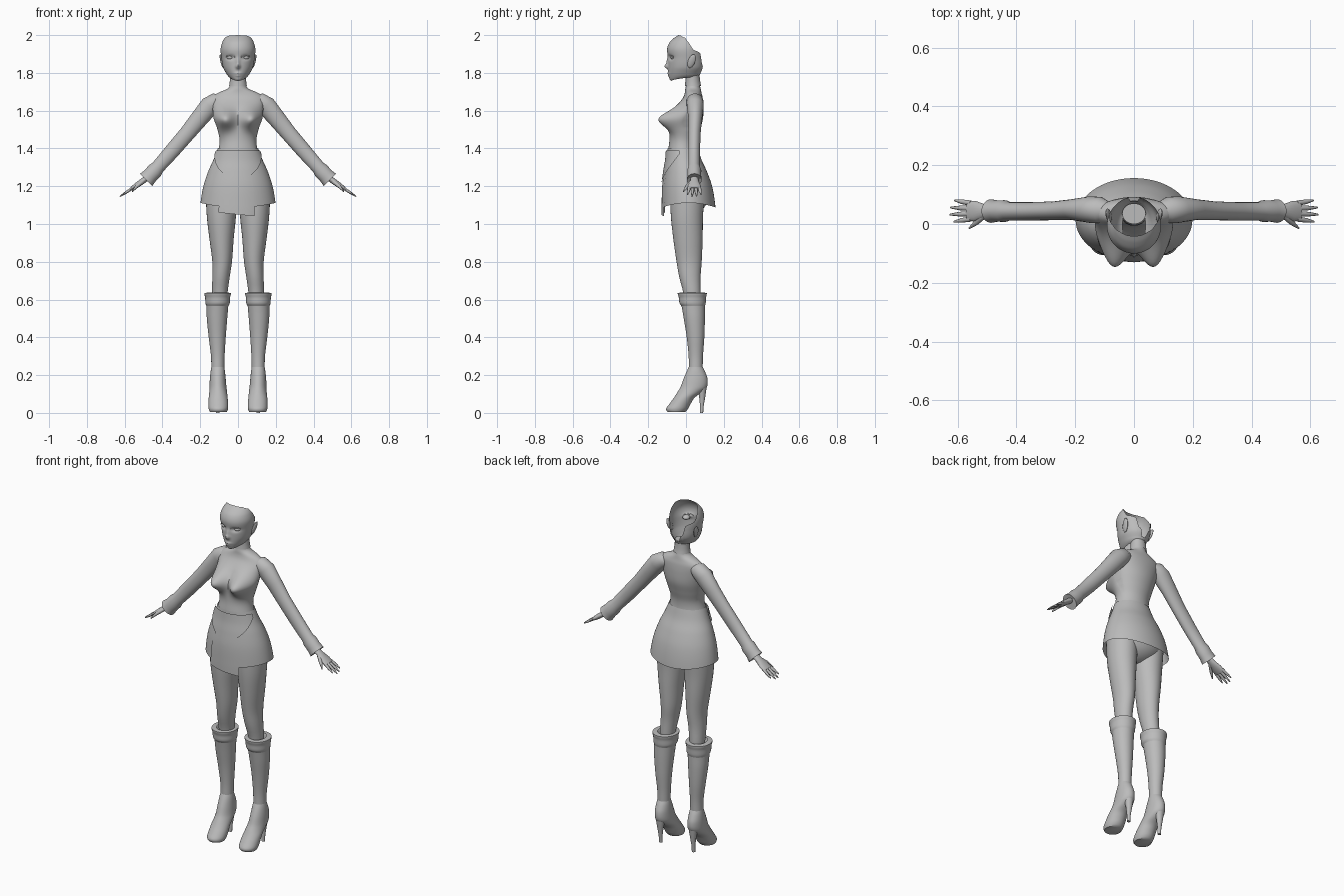
import bpy, bmesh
from math import sin, cos, pi, exp, degrees
from mathutils import Vector

if "Cube" in bpy.data.objects:
    bpy.data.objects.remove(bpy.data.objects["Cube"])

grey = bpy.data.materials.new("plain grey")
grey.use_nodes = True
grey.diffuse_color = (0.5, 0.5, 0.5, 1)
grey.node_tree.nodes["Principled BSDF"].inputs["Base Color"].default_value = (0.5, 0.5, 0.5, 1)


def finish(name, bm, mirror=False, angle=50):
    """Turn a bmesh into a smooth, optionally mirrored object."""
    bmesh.ops.remove_doubles(bm, verts=bm.verts, dist=0.0001)
    bmesh.ops.recalc_face_normals(bm, faces=bm.faces)
    mesh = bpy.data.meshes.new(name)
    bm.to_mesh(mesh)
    bm.free()
    mesh.materials.append(grey)
    ob = bpy.data.objects.new(name, mesh)
    bpy.context.collection.objects.link(ob)
    bpy.ops.object.select_all(action="DESELECT")
    ob.select_set(True)
    bpy.context.view_layer.objects.active = ob
    bpy.ops.object.shade_smooth_by_angle(angle=angle * pi / 180)
    if mirror:
        ob.modifiers.new("Mirror", "MIRROR").use_mirror_merge = False
    return ob


def sample(rows, z):
    """Smooth interpolation of profile rows (first entry is the key)."""
    z = min(max(z, rows[0][0]), rows[-1][0])
    i = next(k for k in range(len(rows) - 1) if z <= rows[k + 1][0])
    p, q = rows[i], rows[i + 1]
    o, r = rows[max(i - 1, 0)], rows[min(i + 2, len(rows) - 1)]
    h = q[0] - p[0]
    t = (z - p[0]) / h
    out = []
    for k in range(1, len(p)):
        m0 = (q[k] - o[k]) / (q[0] - o[0]) * h
        m1 = (r[k] - p[k]) / (r[0] - p[0]) * h
        d = q[k] - p[k]
        out.append(p[k] + t * (m0 + t * (3 * d - 2 * m0 - m1 + t * (m0 + m1 - 2 * d))))
    return out


def skin(bm, rings, closed=True, caps=(False, False)):
    """Bridge successive rings of points with quads."""
    vs = [[bm.verts.new(p) for p in ring] for ring in rings]
    n = len(vs[0])
    for a, b in zip(vs, vs[1:]):
        for j in range(n if closed else n - 1):
            k = (j + 1) % n
            bm.faces.new((a[j], a[k], b[k], b[j]))
    for ring, cap in zip((vs[0], vs[-1]), caps):
        if cap:
            bm.faces.new(ring)


def loft(name, rows, low=None, high=None, cols=48, steps=24, arc=None, warp=None,
         grow=0, caps=(False, False), mirror=False):
    """Upright body: rows are z, centre x, half width, front y, back y; angle 0 is the front."""
    rows = sorted(rows)
    low = low or (lambda a: rows[0][0])
    high = high or (lambda a: rows[-1][0])
    a0, a1 = arc or (-pi, pi)
    angles = [a0 + (a1 - a0) * j / (cols if not arc else cols - 1) for j in range(cols)]
    rings = []
    for i in range(steps + 1):
        ring = []
        for a in angles:
            z = low(a) + (high(a) - low(a)) * i / steps
            cx, rx, yf, yb = sample(rows, z)
            p = Vector((cx + (rx + grow) * sin(a),
                        (yf + yb) / 2 - ((yb - yf) / 2 + grow) * cos(a), z))
            ring.append(warp(p) if warp else p)
        rings.append(ring)
    bm = bmesh.new()
    skin(bm, rings, not arc, caps)
    return finish(name, bm, mirror)


def tube(bm, path, sides=16, caps=(True, True)):
    """Tapered limb: path entries are x, y, z, radius along y, radius across."""
    pts = [Vector(p[:3]) for p in path]
    rings = []
    for i, p in enumerate(path):
        d = (pts[min(i + 1, len(pts) - 1)] - pts[max(i - 1, 0)]).normalized()
        side = (Vector((0, 1, 0)) - d * d.y).normalized()
        up = d.cross(side)
        rings.append([pts[i] + side * p[3] * cos(2 * pi * j / sides)
                      + up * p[4] * sin(2 * pi * j / sides) for j in range(sides)])
    skin(bm, rings, True, caps)


def bump(x, z, cx, cz, wx, wz):
    return exp(-((x - cx) / wx) ** 2 - ((z - cz) / wz) ** 2)


# Torso with neck and bust
def bust(p):
    if p.y < 0.02:
        p.y -= 0.08 * bump(abs(p.x), p.z, 0.068, 1.555, 0.05, 0.052)
        p.x *= 1 + 0.06 * bump(0, p.z, 0, 1.56, 1, 0.04)
    return p


loft("torso", [
    (1.30, 0, .140, -.095, .085), (1.38, 0, .108, -.095, .062), (1.44, 0, .097, -.088, .06),
    (1.50, 0, .108, -.085, .075), (1.56, 0, .122, -.078, .09), (1.62, 0, .134, -.05, .092),
    (1.67, 0, .135, -.015, .088), (1.695, 0, .105, -.006, .082), (1.715, 0, .056, -.004, .078),
    (1.735, 0, .042, 0, .073), (1.80, 0, .040, 0, .07)], cols=72, steps=60, warp=bust,
    caps=(False, True))
loft("neck_band", [(1.73, 0, .047, -.006, .08), (1.75, 0, .044, -.004, .076),
                   (1.775, 0, .043, -.003, .074)], steps=4)

# Skirt, its front panel and the pointed waist piece
skirt = [(1.03, 0, .202, -.125, .157), (1.10, 0, .2, -.125, .155), (1.20, 0, .183, -.122, .138),
         (1.28, 0, .157, -.112, .11), (1.34, 0, .13, -.102, .082), (1.40, 0, .107, -.097, .064)]
loft("skirt", skirt, low=lambda a: 1.10 - 0.012 * cos(2 * a), cols=64)
loft("skirt_front_panel", skirt, low=lambda a: 1.05 - 0.02 * a, high=lambda a: 1.27,
     arc=(-.52, .44), cols=20, grow=.004)
loft("waist_point", skirt, low=lambda a: 1.21 + min(0.12 * abs(a), 0.16),
     high=lambda a: 1.39, arc=(-1.35, 1.35), cols=41, grow=.009)
loft("pelvis", [(1.05, 0, .03, -.02, .04), (1.08, 0, .1, -.06, .09), (1.14, 0, .16, -.09, .12),
                (1.22, 0, .165, -.1, .12)], steps=10, caps=(True, True))

# Legs
loft("legs", [
    (.58, .097, .038, -.008, .078), (.64, .096, .041, -.015, .078), (.72, .09, .046, -.036, .077),
    (.80, .084, .052, -.05, .083), (.92, .087, .064, -.067, .088), (1.04, .088, .077, -.08, .09),
    (1.18, .088, .084, -.085, .1)], mirror=True, cols=32)

# Boots: shaft, turned top band, shoe and heel
shaft = [(.225, .107, .034, .015, .088), (.30, .107, .036, .014, .09), (.40, .110, .045, .004, .097),
         (.50, .111, .054, -.012, .1), (.57, .109, .058, -.024, .1), (.60, .108, .06, -.03, .101)]
loft("boot_shafts", shaft, mirror=True, cols=32)
loft("boot_cuffs", [(.565, .109, .058, -.024, .1), (.58, .108, .064, -.034, .104),
                    (.61, .108, .066, -.038, .106), (.634, .108, .07, -.044, .11),
                    (.637, .107, .064, -.038, .104), (.6375, .105, .045, -.02, .085)],
     mirror=True, cols=32, steps=30)
loft("boot_shoes", [
    (.005, .104, .045, -.098, -.005), (.02, .104, .051, -.106, .01), (.05, .104, .052, -.086, .026),
    (.08, .105, .05, -.064, .045), (.11, .105, .047, -.045, .085), (.135, .106, .045, -.03, .11),
    (.18, .107, .042, -.013, .114), (.22, .107, .038, .004, .1), (.245, .107, .034, .016, .087)],
    mirror=True, cols=32, steps=30, caps=(True, True))
bm = bmesh.new()
tube(bm, [(.107, .083, .15, .028, .03), (.107, .086, .09, .017, .018),
          (.107, .084, .04, .01, .011), (.107, .082, 0, .009, .01)])
finish("boot_heels", bm, True)

# Sleeves with flared cuffs
bm = bmesh.new()
tube(bm, [(.085, .045, 1.655, .03, .03), (.115, .047, 1.65, .045, .045), (.15, .049, 1.625, .045, .052),
          (.205, .049, 1.558, .036, .047), (.27, .045, 1.478, .032, .042), (.35, .043, 1.385, .031, .04),
          (.425, .043, 1.3, .031, .036), (.44, .044, 1.283, .037, .042), (.465, .044, 1.256, .036, .041),
          (.486, .044, 1.234, .04, .046), (.48, .044, 1.241, .03, .034)], sides=28)
finish("sleeves", bm, True)

# Hands: palm, four fingers and thumb
bm = bmesh.new()
tube(bm, [(.47, .044, 1.252, .02, .016), (.505, .044, 1.227, .022, .015),
          (.54, .044, 1.202, .035, .014), (.565, .044, 1.185, .034, .01)], sides=20)
for k in range(4):
    y, reach = .017 + .018 * k, (.052, .066, .064, .05)[k]
    fan = (k - 1.5) * .006
    tube(bm, [(.555, y, 1.192, .009, .008), (.56 + reach / 2, y + fan / 2, 1.19 - reach * .35, .008, .007),
              (.56 + reach, y + fan, 1.19 - reach * .68, .003, .003)], sides=8)
tube(bm, [(.505, .035, 1.225, .013, .012), (.535, .006, 1.2, .01, .009),
          (.56, -.014, 1.172, .003, .003)], sides=8)
finish("hands", bm, True)

# Open head shell with modelled face
rim_steps = [(0, 2.0), (50, 1.997), (85, 1.985), (105, 1.957), (118, 1.922), (140, 1.91),
             (149, 1.90), (153, 1.85), (163, 1.838), (170, 1.80), (181, 1.80)]


def rim(a):
    d = abs(degrees(a))
    for (p, u), (q, v) in zip(rim_steps, rim_steps[1:]):
        if d <= q:
            return u + (v - u) * (d - p) / (q - p)
    return rim_steps[-1][1]


def face(p):
    if p.y < -0.03:
        ax = abs(p.x)
        p.y -= .016 * bump(p.x, p.z, 0, 1.834, .011, .012) + .009 * bump(p.x, p.z, 0, 1.855, .01, .025)
        p.y -= .006 * bump(p.x, p.z, 0, 1.797, .018, .006) + .005 * bump(p.x, p.z, 0, 1.785, .014, .005)
        p.y += .012 * bump(ax, p.z, .04, 1.881, .02, .012)
    return p


loft("head_shell", [
    (1.757, 0, .016, -.078, -.04), (1.765, 0, .03, -.086, .0), (1.78, 0, .05, -.09, .06),
    (1.80, 0, .064, -.093, .078), (1.83, 0, .079, -.094, .092), (1.88, 0, .088, -.095, .092),
    (1.925, 0, .092, -.1, .088), (1.96, 0, .084, -.088, .08), (1.985, 0, .071, -.063, .068),
    (2.0, 0, .058, -.04, .055)], low=lambda a: 1.757 + .012 * (1 - cos(a)),
    high=rim, cols=112, steps=60, warp=face)

# Eyes, eyelids and ears
bm = bmesh.new()
bmesh.ops.create_uvsphere(bm, u_segments=20, v_segments=12, radius=1)
for v in bm.verts:
    v.co = Vector((.04 + v.co.x * .02, -.06 + v.co.y * .021, 1.881 + v.co.z * .013))
finish("eyeballs", bm, True)
bm = bmesh.new()
tube(bm, [(.04 + .024 * cos(t), -.079 + .011 * cos(t), 1.882 + .012 * sin(t), .003, .0025)
          for t in [.1 + .49 * i for i in range(7)]], sides=6)
finish("eyelids", bm, True)
bm = bmesh.new()
bmesh.ops.create_uvsphere(bm, u_segments=16, v_segments=10, radius=1)
for v in bm.verts:
    u = v.co.z
    v.co = Vector((.086 + v.co.x * .008 + .008 * u, .03 + v.co.y * .02 + .01 * u, 1.862 + u * .036))
finish("ears", bm, True)
